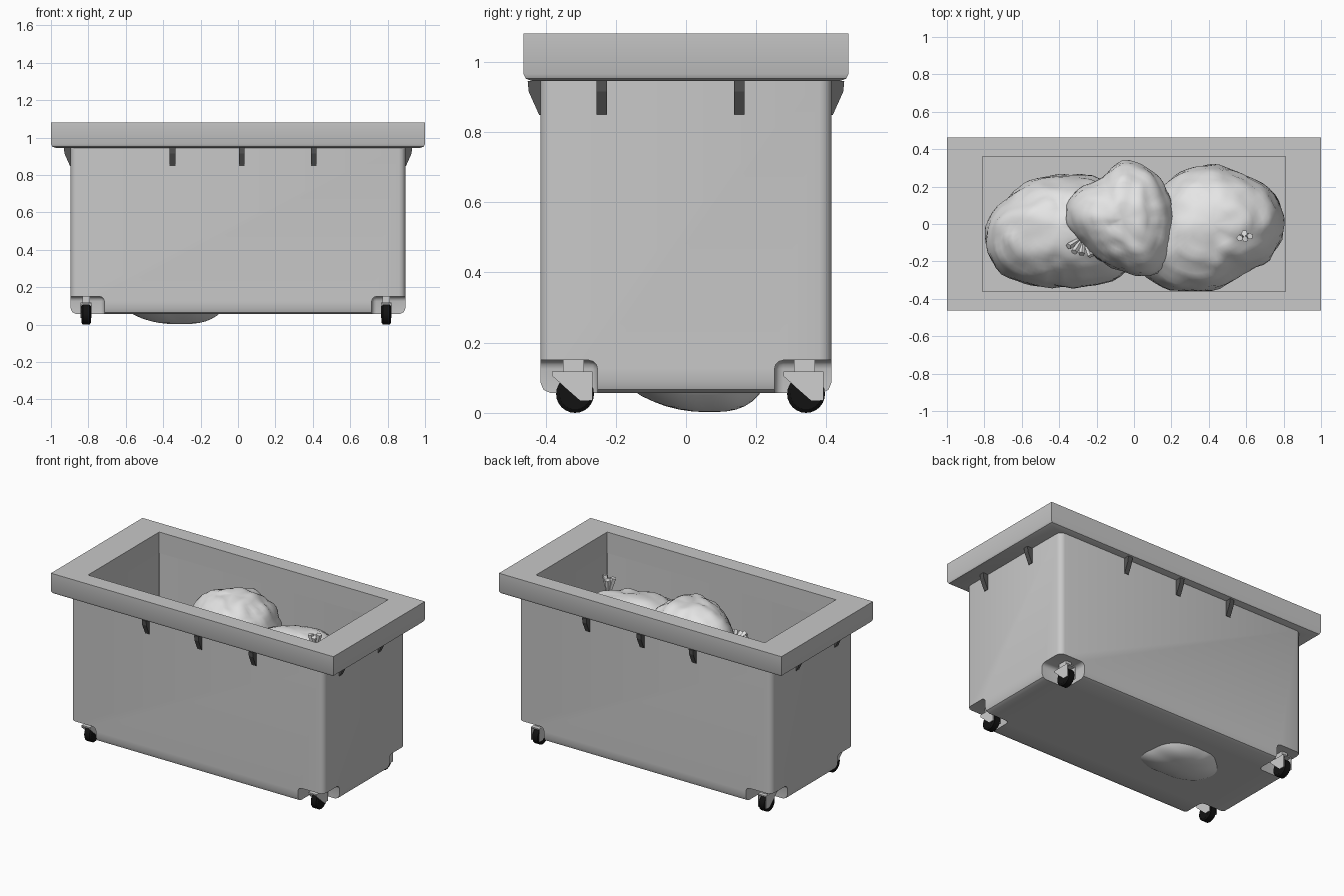
import bpy, bmesh, math
from mathutils import Vector, Matrix, noise

if "Cube" in bpy.data.objects:
    bpy.data.objects.remove(bpy.data.objects["Cube"])


def material(name, v):
    m = bpy.data.materials.new(name)
    m.diffuse_color = (v, v, v, 1)
    m.use_nodes = True
    m.node_tree.nodes["Principled BSDF"].inputs["Base Color"].default_value = m.diffuse_color
    return m


GREY = material("bin grey", 0.58)
DARK = material("rib dark grey", 0.09)
BLACK = material("wheel black", 0.006)
WHITE = material("bag white", 0.78)
METAL = material("caster light grey", 0.62)


def finish(name, bm, mat, angle=None):
    bmesh.ops.recalc_face_normals(bm, faces=bm.faces[:])
    me = bpy.data.meshes.new(name)
    bm.to_mesh(me)
    bm.free()
    me.materials.append(mat)
    ob = bpy.data.objects.new(name, me)
    bpy.context.collection.objects.link(ob)
    if angle:
        smooth(ob, angle)
    return ob


def smooth(ob, angle):
    bpy.ops.object.select_all(action='DESELECT')
    ob.select_set(True)
    bpy.context.view_layer.objects.active = ob
    bpy.ops.object.shade_smooth_by_angle(angle=math.radians(angle))


def rect(hx, hy, z, r=0, seg=3):
    """Rectangle outline, with rounded corners when r > 0."""
    pts = []
    for i, (sx, sy) in enumerate([(1, 1), (-1, 1), (-1, -1), (1, -1)]):
        for k in range(seg + 1 if r else 1):
            a = math.pi / 2 * (i + k / seg)
            pts.append((sx * (hx - r) + r * math.cos(a),
                        sy * (hy - r) + r * math.sin(a), z))
    return pts


def loft(bm, rings, closed=False, caps=False):
    vs = [[bm.verts.new(p) for p in ring] for ring in rings]
    n = len(vs[0])
    for a, b in zip(vs, vs[1:] + (vs[:1] if closed else [])):
        for i in range(n):
            bm.faces.new((a[i], a[(i + 1) % n], b[(i + 1) % n], b[i]))
    if caps:
        bm.faces.new(vs[0])
        bm.faces.new(vs[-1])


def prism(name, pts, width, mat, mx):
    """Profile in local y/z, extruded along local x."""
    bm = bmesh.new()
    loft(bm, [[mx @ Vector((s * width / 2, y, z)) for y, z in pts] for s in (-1, 1)], caps=True)
    return finish(name, bm, mat)


# Bin body: inner floor, inner walls, top edge, outer walls, rounded bottom
bm = bmesh.new()
loft(bm, [rect(0.81, 0.36, 0.17, 0.002), rect(0.81, 0.36, 0.946, 0.002),
          rect(0.895, 0.415, 0.946, 0.035), rect(0.895, 0.415, 0.088, 0.035),
          rect(0.886, 0.406, 0.066, 0.03), rect(0.865, 0.385, 0.056, 0.02)], caps=True)
body = finish("bin_body", bm, GREY)

# Corner recesses for the casters
for sx in (-1, 1):
    for sy in (-1, 1):
        bm = bmesh.new()
        bmesh.ops.create_cube(bm, size=1)
        bmesh.ops.scale(bm, verts=bm.verts[:], vec=(0.4, 0.4, 0.3))
        bmesh.ops.translate(bm, verts=bm.verts[:], vec=(sx * 0.915, sy * 0.452, 0))
        bmesh.ops.bevel(bm, geom=bm.edges[:], offset=0.025, segments=3,
                        profile=0.5, affect='EDGES')
        cutter = finish("recess_cutter", bm, GREY)
        cutter.hide_render = True
        mod = body.modifiers.new("recess", 'BOOLEAN')
        mod.operation = 'DIFFERENCE'
        mod.solver = 'EXACT'
        mod.object = cutter
        bpy.context.view_layer.objects.active = body
        bpy.ops.object.modifier_apply(modifier=mod.name)
        bpy.data.objects.remove(cutter)
smooth(body, 40)

# Rim: wide flat collar with a rounded lower edge
bm = bmesh.new()
loft(bm, [rect(0.81, 0.36, 0.945), rect(0.81, 0.36, 1.08), rect(1, 0.463, 1.08),
          rect(1, 0.463, 0.965), rect(0.993, 0.456, 0.952), rect(0.975, 0.438, 0.945)],
     closed=True)
finish("bin_rim", bm, GREY, 35)

# Support ribs under the rim
RIB = [(-0.01, 0.946), (0.036, 0.946), (0.033, 0.915), (0.003, 0.848), (-0.01, 0.848)]
spots = [(x, s * 0.415, 0 if s > 0 else math.pi) for x in (-0.35, 0.02, 0.405) for s in (-1, 1)]
spots += [(s * 0.895, y, -s * math.pi / 2) for y in (-0.24, 0.152) for s in (-1, 1)]
for x, y, a in spots:
    prism("rim_rib", RIB, 0.03, DARK,
          Matrix.Translation((x, y, 0)) @ Matrix.Rotation(a, 4, 'Z'))

# Casters: wheel, two fork plates, top plate and stem
FORK = [(-0.065, 0.118), (0.05, 0.118), (0.05, 0.035), (0.015, 0.035), (-0.065, 0.105)]
TOP = [(-0.065, 0.11), (0.05, 0.11), (0.05, 0.118), (-0.065, 0.118)]
STEM = [(-0.035, 0.115), (0.025, 0.115), (0.025, 0.155), (-0.035, 0.155)]
for x in (-0.812, 0.793):
    for y in (-0.316, 0.342):
        bm = bmesh.new()
        loft(bm, [[(x + dx, y + r * math.cos(a * math.pi / 12), 0.054 + r * math.sin(a * math.pi / 12))
                   for a in range(24)]
                  for dx, r in ((-0.025, 0.044), (-0.018, 0.054), (0.018, 0.054), (0.025, 0.044))],
             caps=True)
        finish("caster_wheel", bm, BLACK, 35)
        for s in (-1, 1):
            prism("caster_fork", FORK, 0.004, METAL, Matrix.Translation((x + s * 0.027, y, 0)))
        prism("caster_top", TOP, 0.054, METAL, Matrix.Translation((x, y, 0)))
        prism("caster_stem", STEM, 0.04, METAL, Matrix.Translation((x, y, 0)))


def radius(table, a):
    """Smooth periodic interpolation of outline radii."""
    n = len(table)
    t = (a / (2 * math.pi) % 1) * n
    i, f = int(t), t - int(t)
    p = [table[(i + k) % n] for k in (-1, 0, 1, 2)]
    return p[1] + 0.5 * f * (p[2] - p[0] + f * (2 * p[0] - 5 * p[1] + 4 * p[2] - p[3]
                             + f * (3 * (p[1] - p[2]) + p[3] - p[0])))


def bag(name, centre, height, outline, drift, seed):
    """Lumpy sack: outline from above, drift moves its underside sideways."""
    bm = bmesh.new()
    bmesh.ops.create_uvsphere(bm, u_segments=56, v_segments=32, radius=1)
    c = Vector(centre)
    for v in bm.verts:
        d = v.co.normalized()
        flat = max(0.0, 1 - d.z * d.z) ** 0.4
        a = math.atan2(d.y, d.x)
        r = radius(outline, a) * flat
        crease = abs(noise.noise(d * 2.6 + Vector((seed, 0, 0)))) - 0.2
        fine = noise.noise(d * 5 + Vector((0, seed, 0)))
        lump = 0.06 * crease + 0.02 * fine
        r *= 1 + lump
        low = max(0.0, -d.z) ** 2
        z = height * d.z + lump * 0.5 * max(0.0, d.z)
        x = c.x + r * math.cos(a) + drift[0] * low
        y = c.y + r * math.sin(a) + drift[1] * low
        v.co = (max(-0.805, min(0.805, x)), max(-0.357, min(0.357, y)), c.z + z)
    return finish(name, bm, WHITE, 70)


# Filled sacks inside the bin
bag("left_bag", (-0.4, -0.02, 0.39), 0.388,
    [.38, .38, .32, .28, .295, .32, .39, .40, .35, .32, .36, .43], (0.09, 0.09), 3.1)
bag("right_bag", (0.42, 0.0, 0.54), 0.37,
    [.385, .36, .31, .315, .325, .33, .36, .45, .42, .36, .315, .355], (0, 0), 7.7)
bag("middle_bag", (-0.06, 0.03, 0.74), 0.27,
    [.285, .28, .30, .305, .24, .29, .305, .255, .255, .28, .345, .30], (0, 0), 12.4)


# Tied bag ends: splayed tapered strips
def tuft(name, base, tips):
    bm = bmesh.new()
    b = Vector(base)
    for tip in tips:
        d = Vector(tip)
        mx = Matrix.Translation(b + d / 2) @ d.to_track_quat('Z', 'Y').to_matrix().to_4x4()
        bmesh.ops.create_cone(bm, cap_ends=True, segments=5, radius1=0.01, radius2=0.018,
                              depth=d.length, matrix=mx)
    finish(name, bm, WHITE)


tuft("right_bag_knot", (0.59, -0.06, 0.85),
     [(-0.025, -0.015, 0.11), (0.0, 0.01, 0.1), (0.03, -0.005, 0.12), (0.005, -0.02, 0.1)])
tuft("left_bag_knot", (-0.27, -0.07, 0.74),
     [(-0.08, -0.05, 0.07), (-0.05, -0.08, 0.08), (-0.01, -0.09, 0.07), (0.04, -0.1, 0.06)])
